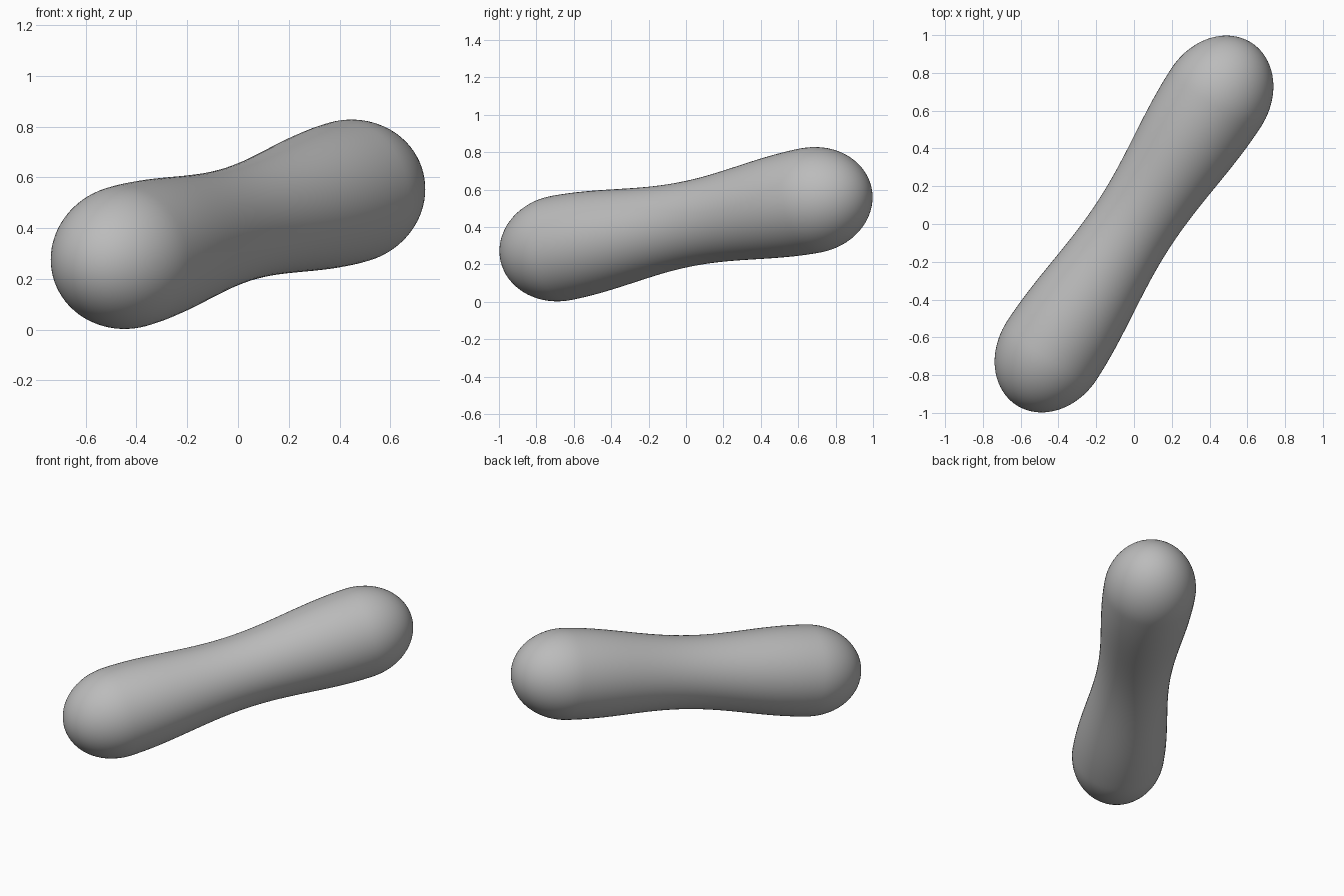
import bpy, bmesh, math
from mathutils import Vector

if "Cube" in bpy.data.objects:
    bpy.data.objects.remove(bpy.data.objects["Cube"])

AXIS = Vector((0.538, 0.828, 0.158)).normalized()
CENTER = Vector((0, 0, 0.415))
BULGE_AT, BULGE_R, CAP_LEN, WAIST_R = 0.81, 0.283, 0.345, 0.227
SIDES = 64

# Half profile: smooth waist swelling into a rounded cap
half = []
for i in range(25):
    t = BULGE_AT * i / 24
    half.append((t, WAIST_R + (BULGE_R - WAIST_R) * (1 - math.cos(math.pi * i / 24)) / 2))
for i in range(1, 20):
    a = math.pi / 2 * i / 20
    half.append((BULGE_AT + CAP_LEN * math.sin(a), BULGE_R * math.cos(a)))
profile = [(-t, r) for t, r in reversed(half[1:])] + half

# Revolve the mirrored profile around the long axis
bm = bmesh.new()
rings = [[bm.verts.new((r * math.cos(2 * math.pi * k / SIDES),
                        r * math.sin(2 * math.pi * k / SIDES), t))
          for k in range(SIDES)] for t, r in profile]
for lo, hi in zip(rings, rings[1:]):
    for k in range(SIDES):
        n = (k + 1) % SIDES
        bm.faces.new((lo[k], lo[n], hi[n], hi[k]))
for ring, s in ((rings[0], -1), (rings[-1], 1)):
    tip = bm.verts.new((0, 0, s * (BULGE_AT + CAP_LEN)))
    for k in range(SIDES):
        bm.faces.new((ring[k], ring[(k + 1) % SIDES], tip))
bmesh.ops.recalc_face_normals(bm, faces=bm.faces)

# Tilt onto its diagonal axis
rot = AXIS.to_track_quat('Z', 'Y').to_matrix()
for v in bm.verts:
    v.co = rot @ v.co + CENTER
for f in bm.faces:
    f.smooth = True

mesh = bpy.data.meshes.new("rounded_bar")
bm.to_mesh(mesh)
bm.free()
grey = bpy.data.materials.new("grey")
grey.diffuse_color = (0.5, 0.5, 0.5, 1)
grey.use_nodes = True
grey.node_tree.nodes["Principled BSDF"].inputs["Base Color"].default_value = grey.diffuse_color
mesh.materials.append(grey)
bar = bpy.data.objects.new("rounded_bar", mesh)
bpy.context.collection.objects.link(bar)
